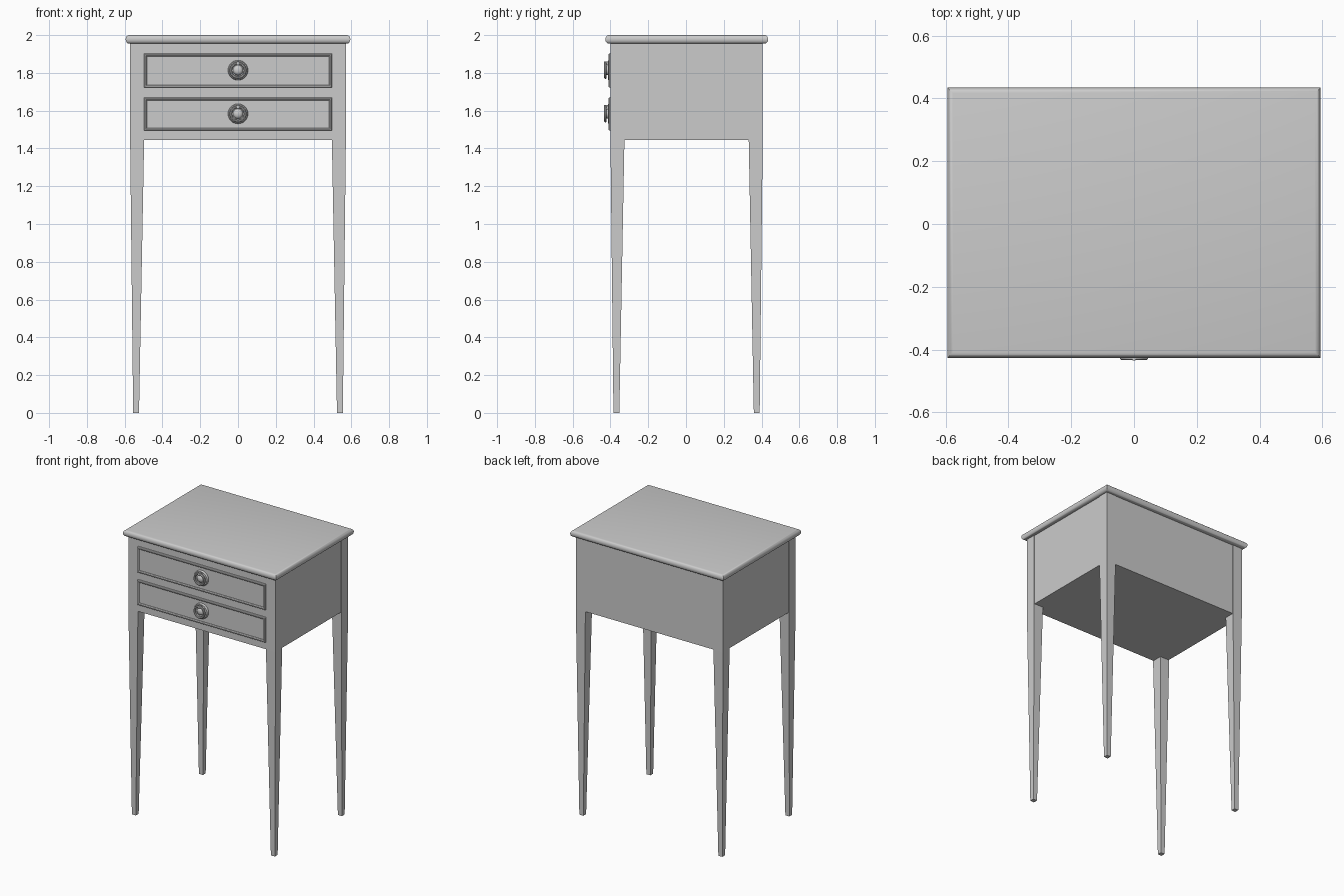
import bpy, bmesh, math
from mathutils import Vector

if "Cube" in bpy.data.objects:
    bpy.data.objects.remove(bpy.data.objects["Cube"])

CY = 0.003  # centre of the cabinet in y (handles stick out in front)


def finish(bm, name, smooth=False):
    bmesh.ops.recalc_face_normals(bm, faces=bm.faces)
    me = bpy.data.meshes.new(name)
    bm.to_mesh(me)
    bm.free()
    ob = bpy.data.objects.new(name, me)
    bpy.context.collection.objects.link(ob)
    if smooth:
        bpy.ops.object.select_all(action='DESELECT')
        ob.select_set(True)
        bpy.context.view_layer.objects.active = ob
        bpy.ops.object.shade_smooth_by_angle(angle=math.radians(40))
    return ob


def loft(name, loops, caps=True, closed=False, smooth=False):
    """Skin a list of point loops that all have the same length."""
    bm = bmesh.new()
    rows = [[bm.verts.new(p) for p in loop] for loop in loops]
    n = len(rows[0])
    pairs = list(zip(rows, rows[1:])) + ([(rows[-1], rows[0])] if closed else [])
    for a, b in pairs:
        for i in range(n):
            j = (i + 1) % n
            bm.faces.new((a[i], a[j], b[j], b[i]))
    if caps and not closed:
        bm.faces.new(rows[0])
        bm.faces.new(rows[-1])
    return finish(bm, name, smooth)


def rect(x0, x1, y0, y1, z):
    return [(x0, y0, z), (x1, y0, z), (x1, y1, z), (x0, y1, z)]


def box(name, x0, x1, y0, y1, z0, z1):
    return loft(name, [rect(x0, x1, y0, y1, z0), rect(x0, x1, y0, y1, z1)])


def lathe(name, profile, z, closed=False, n=32):
    """Turn (radius, y) points about a front-facing axis at height z."""
    loops = [[(r * math.cos(2 * math.pi * i / n), y, z + r * math.sin(2 * math.pi * i / n))
              for i in range(n)] for r, y in profile]
    return loft(name, loops, closed=closed, smooth=True)


# Table top: half-round edge with mitred corners
R, ZC = 0.0225, 1.9775
edge = []
for k in range(9):
    a = math.radians(-90 + 22.5 * k)
    o = 0.018 * (1 - math.cos(a))
    edge.append(rect(-0.595 + o, 0.595 - o, -0.427 + o, 0.435 - o, ZC + R * math.sin(a)))
loft("table_top", edge, smooth=True)

# Cabinet body, a hair inside the leg faces
box("cabinet_body", -0.567, 0.567, CY - 0.400, CY + 0.400, 1.444, 1.957)

# Tapered legs: square post beside the body, thinner to the foot
for sy, end in ((-1, "front"), (1, "back")):
    for sx, side in ((-1, "left"), (1, "right")):
        sections = []
        for z, outer, inner in ((0, 0.016, 0.047), (1.444, 0, 0.074), (1.957, 0, 0.074)):
            xs = sorted((sx * (0.571 - outer), sx * (0.571 - inner)))
            ys = sorted((CY + sy * (0.403 - outer), CY + sy * (0.403 - inner)))
            sections.append(rect(*xs, *ys, z))
        loft(f"{end}_{side}_leg", sections)

# Drawers: flat panel, raised bead frame and round pull
for label, z0, z1 in (("upper", 1.722, 1.902), ("lower", 1.494, 1.669)):
    zc = (z0 + z1) / 2 + 0.002
    box(f"{label}_drawer_panel", -0.485, 0.485, -0.401, -0.38, z0 + 0.01, z1 - 0.01)
    bead = []
    for inset, y in ((0, -0.39), (0, -0.406), (0.004, -0.411), (0.010, -0.411),
                     (0.015, -0.406), (0.015, -0.39)):
        x, a, b = 0.497 - inset, z0 + inset, z1 - inset
        bead.append([(-x, y, a), (x, y, a), (x, y, b), (-x, y, b)])
    loft(f"{label}_drawer_bead", bead, closed=True)

    # Stepped back plate with a central boss
    lathe(f"{label}_pull_plate", [(0.053, -0.395), (0.053, -0.409), (0.049, -0.414),
                                  (0.042, -0.414), (0.038, -0.410), (0.027, -0.412),
                                  (0.024, -0.420), (0.019, -0.426), (0.010, -0.429),
                                  (0.002, -0.430)], zc)
    # Hanging ring and its small hinge
    ring = [(0.038 + 0.007 * math.cos(t * math.pi / 4), -0.427 + 0.007 * math.sin(t * math.pi / 4))
            for t in range(8)]
    lathe(f"{label}_pull_ring", ring, zc - 0.001, closed=True)
    box(f"{label}_pull_hinge", -0.005, 0.005, -0.435, -0.405, zc + 0.028, zc + 0.046)
